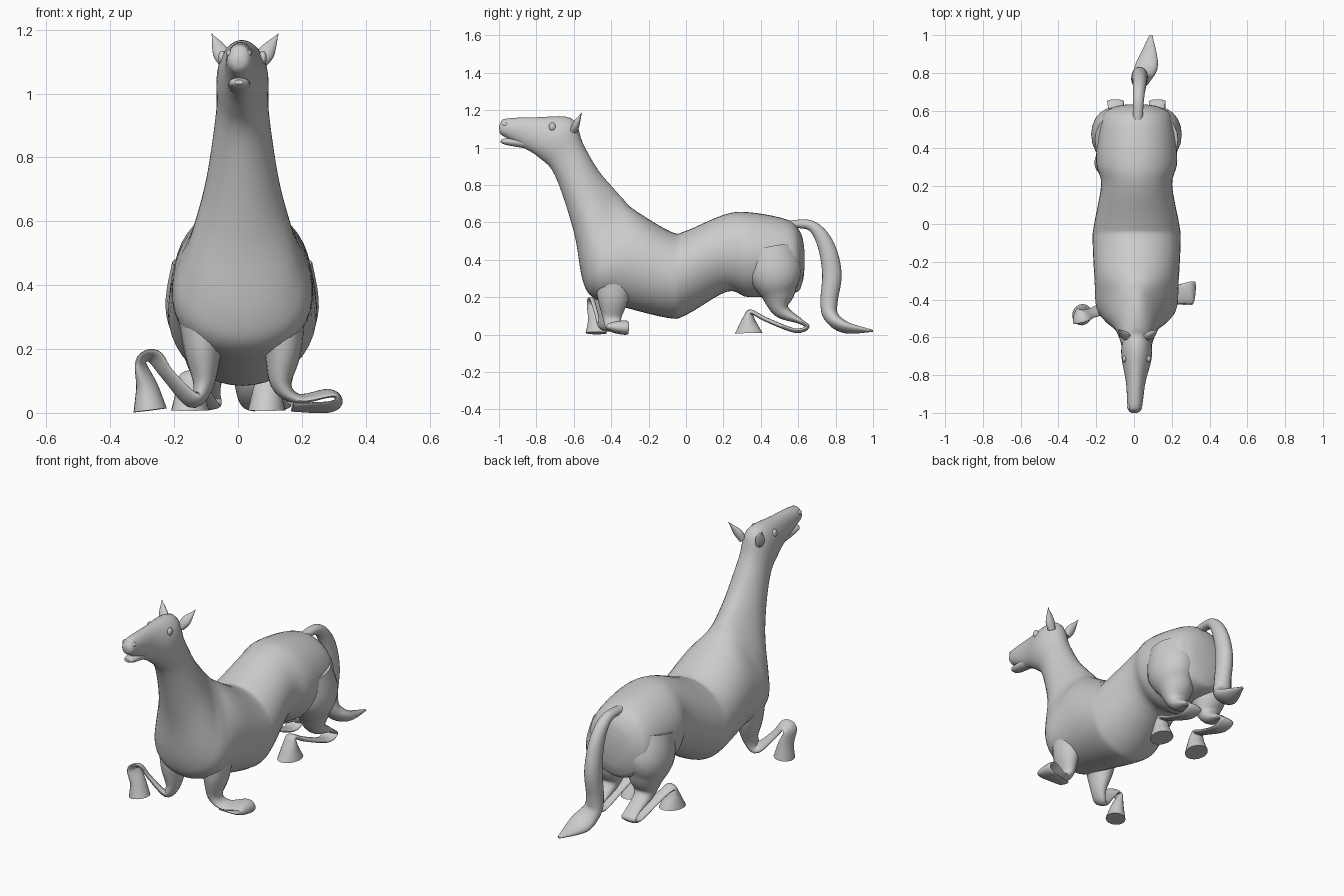
import bpy, bmesh, math
from mathutils import Vector


def catmull(rows, steps):
    """Smoothly interpolate rows of numbers."""
    out = []
    for i in range(len(rows) - 1):
        a, b, c, d = (rows[max(0, min(len(rows) - 1, i + j))] for j in (-1, 0, 1, 2))
        for s in range(steps):
            t = s / steps
            out.append([0.5 * (2*q + (r - p)*t + (2*p - 5*q + 4*r - w)*t*t + (3*q - p - 3*r + w)*t**3)
                        for p, q, r, w in zip(a, b, c, d)])
    return out + [list(rows[-1])]


def smooth(ob):
    bpy.ops.object.select_all(action='DESELECT')
    bpy.context.view_layer.objects.active = ob
    ob.select_set(True)
    bpy.ops.object.shade_smooth_by_angle(angle=math.radians(50))


def loft(name, rings, sides):
    """Skin rings given as (centre, half-width vector, half-height vector, egg bias)."""
    bm = bmesh.new()
    loops = []
    for c, u, v, k in rings:
        angles = [2 * math.pi * i / sides for i in range(sides)]
        loops.append([bm.verts.new(c + u * math.cos(a) * (1 - k * math.sin(a)) + v * math.sin(a))
                      for a in angles])
    for p, q in zip(loops, loops[1:]):
        for i in range(sides):
            j = (i + 1) % sides
            bm.faces.new((p[i], p[j], q[j], q[i]))
    bm.faces.new(loops[0][::-1])
    bm.faces.new(loops[-1])
    bmesh.ops.recalc_face_normals(bm, faces=bm.faces)
    me = bpy.data.meshes.new(name)
    bm.to_mesh(me)
    bm.free()
    ob = bpy.data.objects.new(name, me)
    bpy.context.collection.objects.link(ob)
    smooth(ob)


def tube(name, pts, side=(1, 0, 0)):
    """Tube through (x, y, z, half-width along side, half-thickness)."""
    rows = catmull(pts, 6)
    s = Vector(side)
    rings = []
    for i, r in enumerate(rows):
        t = Vector(rows[min(i + 1, len(rows) - 1)][:3]) - Vector(rows[max(i - 1, 0)][:3])
        t.normalize()
        s = (s - t * s.dot(t)).normalized()
        rings.append((Vector(r[:3]), s * max(r[3], .002), t.cross(s) * max(r[4], .002), 0))
    loft(name, rings, 20)


# Body, neck and head: top y, z, bottom y, z, half-width
profile = [
    (.632, .47, .634, .36, .05), (.61, .55, .62, .27, .13), (.54, .615, .57, .22, .19),
    (.33, .655, .34, .2, .215), (.2, .64, .22, .23, .188), (0, .555, 0, .105, .225),
    (-.08, .55, -.1, .09, .233), (-.28, .67, -.38, .16, .22), (-.34, .73, -.5, .2, .2),
    (-.39, .785, -.555, .3, .165), (-.47, .88, -.6, .55, .116), (-.55, 1.02, -.7, .85, .083),
    (-.61, 1.155, -.79, .95, .08), (-.8, 1.162, -.87, 1, .052), (-.96, 1.155, -.955, 1.05, .04),
    (-.99, 1.135, -.985, 1.066, .032), (-1, 1.115, -.997, 1.08, .018)]
rings = []
for ty, tz, by, bz, w in catmull(profile, 5):
    y = (ty + by) / 2
    cx = .014 if y > -.7 else .014 + (y + .7) * .036
    chest = .38 * math.exp(-((y + .44) / .1) ** 2)
    rings.append((Vector((cx, y, (tz + bz) / 2)), Vector((w, 0, 0)),
                  Vector((0, (ty - by) / 2, (tz - bz) / 2)), chest))
loft("body_neck_head", rings, 40)

# Lower jaw, leaving an open mouth
tube("lower_jaw", [(.005, -.85, 1.025, .036, .03), (.003, -.96, 1.032, .031, .018),
                   (.003, -.99, 1.036, .014, .007)])

# Ears, eyes and nostrils
for sgn, label in ((-1, "left"), (1, "right")):
    tube("ear_" + label, [(.016 + sgn * .05, -.6, 1.09, .02, .02), (.018 + sgn * .072, -.585, 1.13, .026, .018),
                          (.022 + sgn * .104, -.557, 1.187, 0, 0)])
    for part, loc, size in (("eye", (.014 + sgn * .064, -.715, 1.112), (.012, .018, .022)),
                            ("nostril", (.003 + sgn * .029, -.968, 1.125), (.011, .016, .012))):
        bpy.ops.mesh.primitive_uv_sphere_add(radius=1, location=loc, scale=size)
        bpy.context.object.name = part + "_" + label
        smooth(bpy.context.object)

# Tail, drooping and trailing on the ground
tube("tail", [(.02, .55, .59, .025, .02), (.024, .67, .582, .03, .028), (.03, .745, .485, .037, .044),
              (.03, .78, .33, .043, .052), (.03, .765, .18, .045, .046), (.04, .775, .1, .052, .04),
              (.07, .85, .04, .06, .03), (.09, 1, .02, .008, .005)])

# Hind legs: heavy thigh, flattened shank folded back, hoof tucked forward
for sgn, label, hx in ((-1, "left", -.15), (1, "right", .09)):
    x = .013 + sgn * .11
    tube("hind_leg_" + label, [
        (x, .45, .46, .11, .13), (x + sgn * .012, .475, .33, .118, .145), (x, .49, .23, .095, .1),
        (x, .51, .13, .055, .045), (x, .61, .072, .042, .015), (x, .648, .04, .045, .012),
        (x, .58, .022, .04, .012), ((x + hx) / 2, .43, .08, .03, .012), (hx, .35, .12, .032, .014),
        (hx, .335, .08, .042, .035), (hx, .335, .008, .058, .075)])

# Front legs: short forearm, ribbon-like shank splayed outward
tube("front_leg_left", [
    (-.11, -.4, .32, .1, .08), (-.11, -.41, .2, .085, .06), (-.108, -.42, .09, .05, .033),
    (-.14, -.44, .04, .04, .018), (-.22, -.47, .12, .03, .012), (-.265, -.485, .178, .038, .011),
    (-.305, -.49, .16, .042, .012), (-.285, -.48, .08, .045, .034), (-.275, -.48, .008, .057, .052)],
    side=(0, 1, 0))
tube("front_leg_right", [
    (.13, -.38, .32, .1, .08), (.14, -.39, .2, .085, .06), (.136, -.395, .09, .05, .033),
    (.19, -.385, .045, .045, .014), (.29, -.365, .062, .058, .01), (.316, -.365, .036, .06, .01),
    (.28, -.37, .018, .062, .01), (.17, -.38, .018, .04, .01)], side=(0, 1, 0))
